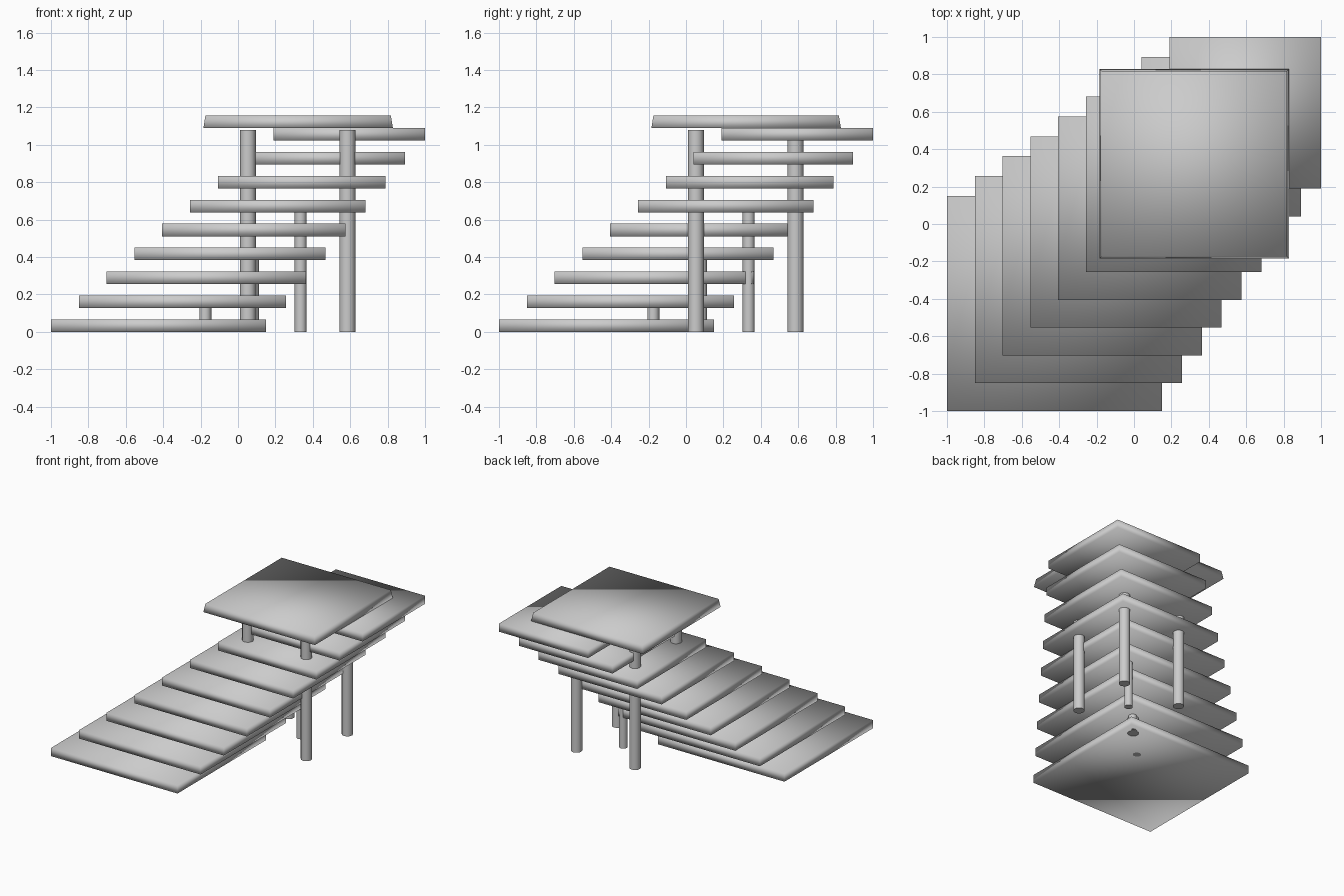
import bpy, bmesh
from mathutils import Matrix, Vector

cube = bpy.data.objects.get("Cube")
if cube:
    bpy.data.objects.remove(cube, do_unlink=True)

stone = bpy.data.materials.new("light_grey_stone")
stone.use_nodes = True
GREY = (0.6, 0.6, 0.6, 1)
stone.diffuse_color = GREY
stone.node_tree.nodes["Principled BSDF"].inputs["Base Color"].default_value = GREY


def finish(name, bm):
    for face in bm.faces:
        face.smooth = True
    mesh = bpy.data.meshes.new(name)
    bm.to_mesh(mesh)
    bm.free()
    mesh.materials.append(stone)
    obj = bpy.data.objects.new(name, mesh)
    bpy.context.collection.objects.link(obj)
    return obj


def slab(name, lo, hi, z0, z1, taper=0.0):
    """Square slab on the diagonal, its top optionally drawn in."""
    bm = bmesh.new()
    bmesh.ops.create_cube(bm, size=1)
    mid = (lo + hi) / 2
    for v in bm.verts:
        top = v.co.z > 0
        size = hi - lo - (2 * taper if top else 0)
        v.co = Vector((mid + v.co.x * size, mid + v.co.y * size, z1 if top else z0))
    return finish(name, bm)


def column(name, x, y, radius, height, sides):
    bm = bmesh.new()
    bmesh.ops.create_cone(bm, cap_ends=True, segments=sides, radius1=radius,
                          radius2=radius, depth=height,
                          matrix=Matrix.Translation((x, y, height / 2)))
    obj = finish(name, bm)
    bpy.context.view_layer.objects.active = obj
    bpy.ops.object.select_all(action='DESELECT')
    obj.select_set(True)
    bpy.ops.object.shade_smooth_by_angle(angle=0.9)


# Nine steps climbing along the diagonal, each a little smaller
STEPS = 9
for i in range(STEPS):
    t = i / (STEPS - 1)
    z = 1.022 * t
    slab(f"step_{i + 1}", -1 + 1.19 * t, 0.15 + 0.85 * t, z, z + 0.067)

# Thin supports under every second step
for i in range(4):
    p = -0.175 + 0.255 * i
    column(f"step_support_{i + 1}", p, p, 0.032, 0.14 + 0.2555 * i, 12)

# Four thick columns carrying the roof
for side, x in (("right", 0.053), ("left", 0.585)):
    for end, y in (("front", 0.053), ("back", 0.585)):
        column(f"roof_column_{end}_{side}", x, y, 0.043, 1.08, 12)

# Roof slab with sloping edges
slab("roof", -0.185, 0.828, 1.09, 1.157, taper=0.011)
